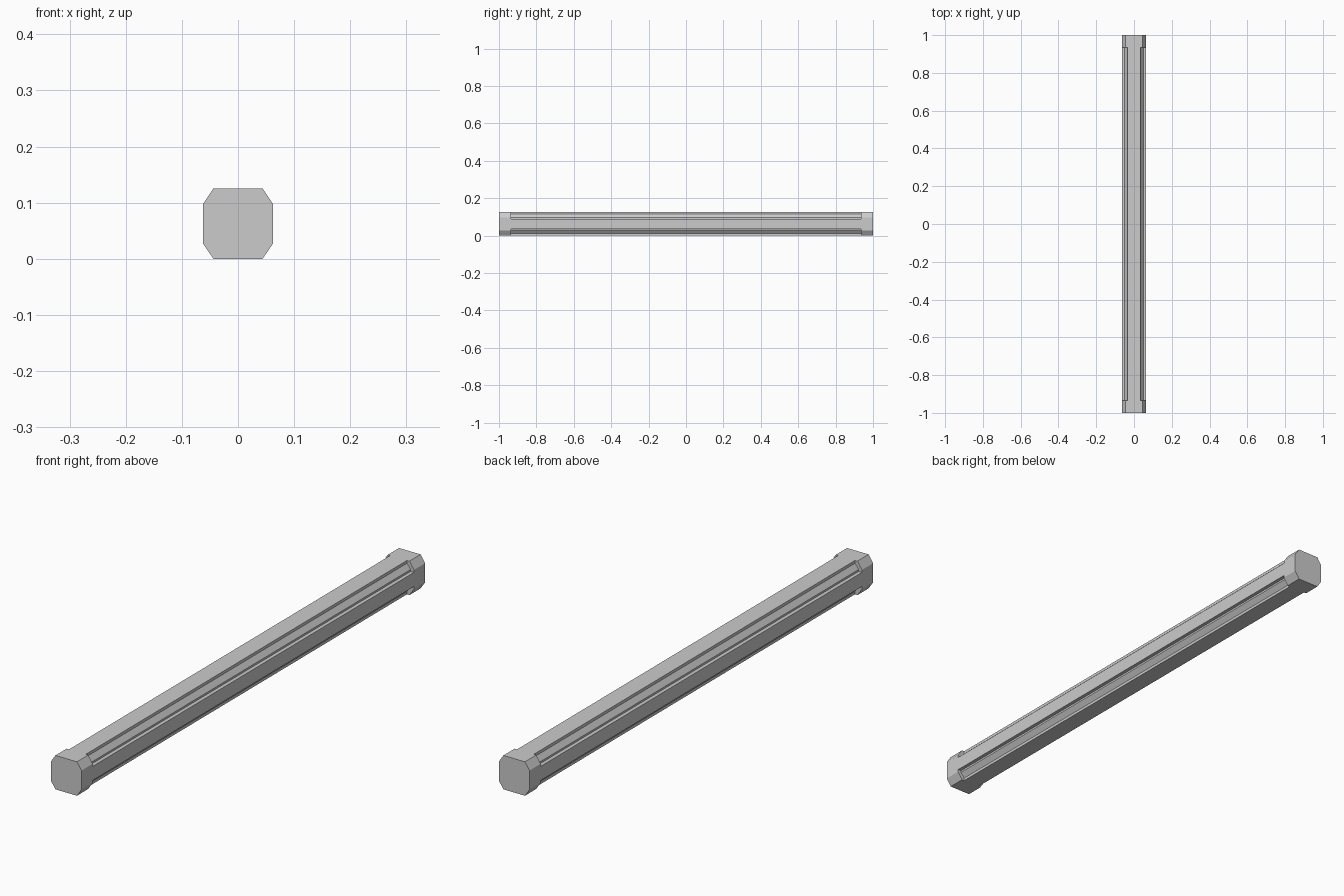
import bpy, bmesh

if "Cube" in bpy.data.objects:
    bpy.data.objects.remove(bpy.data.objects["Cube"])

# Corner outlines for the +x +z quadrant, measured from the beam axis
CAP = [(0.044, 0.0625), (0.0625, 0.035)]
GROOVED = [(0.034, 0.0625), (0.034, 0.052), (0.049, 0.033), (0.049, 0.026), (0.0625, 0.026)]


def ring(corner):
    """Mirror one corner into a closed cross-section."""
    right = corner + [(x, -z) for x, z in reversed(corner)]
    return right + [(-x, z) for x, z in reversed(right)]


def prism(name, corner, y0, y1):
    bm = bmesh.new()
    a, b = ([bm.verts.new((x, y, z + 0.0625)) for x, z in ring(corner)] for y in (y0, y1))
    bm.faces.new(a)
    bm.faces.new(b)
    n = len(a)
    for i in range(n):
        j = (i + 1) % n
        bm.faces.new((a[i], a[j], b[j], b[i]))
    bmesh.ops.recalc_face_normals(bm, faces=bm.faces)
    mesh = bpy.data.meshes.new(name)
    bm.to_mesh(mesh)
    bm.free()
    bpy.context.collection.objects.link(bpy.data.objects.new(name, mesh))


# Long beam with stepped grooves along its four corners
prism("grooved_beam", GROOVED, -0.935, 0.935)
# Solid chamfered end blocks
prism("front_end_block", CAP, -1.0, -0.935)
prism("back_end_block", CAP, 0.935, 1.0)
